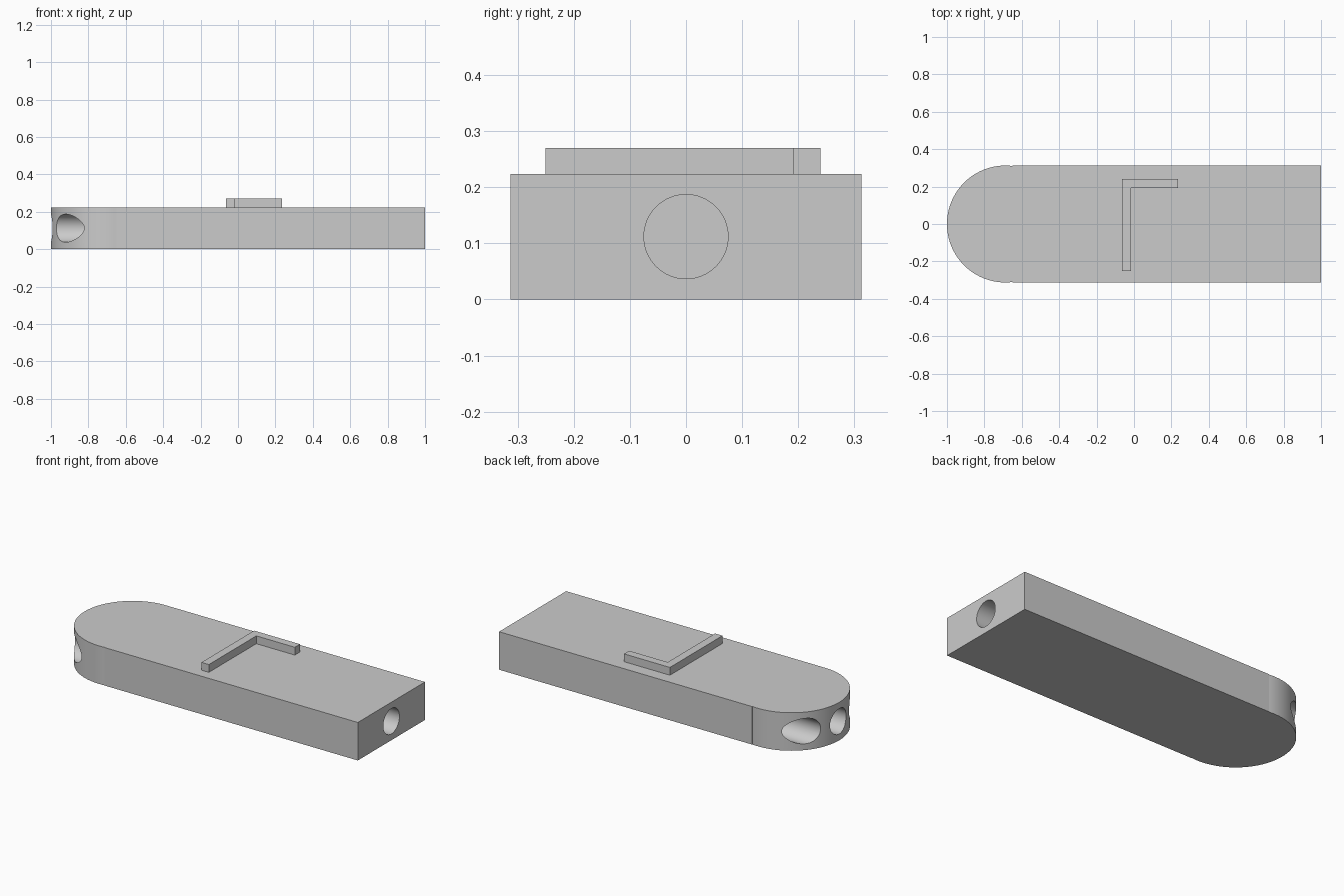
import bpy
import bmesh
from math import cos, sin, pi, asin

if "Cube" in bpy.data.objects:
    bpy.data.objects.remove(bpy.data.objects["Cube"], do_unlink=True)

HALF_WIDTH = 0.3125
HEIGHT = 0.224
ARC_X = -1 + HALF_WIDTH
JOIN_X = -0.65
HOLE_RADIUS = 0.075

grey = bpy.data.materials.new("plain_grey")
grey.use_nodes = True
grey.diffuse_color = (0.6, 0.6, 0.6, 1)
grey.node_tree.nodes["Principled BSDF"].inputs["Base Color"].default_value = (0.6, 0.6, 0.6, 1)


def extrude_profile(name, points, bottom, top):
    """Make a solid from a counter-clockwise outline."""
    bm = bmesh.new()
    base = bm.faces.new([bm.verts.new((x, y, bottom)) for x, y in points])
    result = bmesh.ops.extrude_face_region(bm, geom=[base])
    upper = [v for v in result["geom"] if isinstance(v, bmesh.types.BMVert)]
    bmesh.ops.translate(bm, verts=upper, vec=(0, 0, top - bottom))
    bmesh.ops.recalc_face_normals(bm, faces=bm.faces)
    mesh = bpy.data.meshes.new(name)
    bm.to_mesh(mesh)
    bm.free()
    mesh.materials.append(grey)
    obj = bpy.data.objects.new(name, mesh)
    bpy.context.collection.objects.link(obj)
    return obj


def drill(body, name, start, end, y):
    """Cut a round blind hole along x."""
    bpy.ops.mesh.primitive_cylinder_add(
        vertices=64, radius=HOLE_RADIUS, depth=abs(end - start),
        location=((start + end) / 2, y, HEIGHT / 2), rotation=(0, pi / 2, 0))
    cutter = bpy.context.object
    cutter.name = name
    cutter.data.materials.append(grey)
    mod = body.modifiers.new(name, 'BOOLEAN')
    mod.operation = 'DIFFERENCE'
    mod.solver = 'EXACT'
    mod.object = cutter
    bpy.context.view_layer.objects.active = body
    bpy.ops.object.modifier_apply(modifier=name)
    bpy.data.objects.remove(cutter, do_unlink=True)


# Body: a bar with one rounded end
overlap = asin((JOIN_X - ARC_X) / HALF_WIDTH)
first, last = pi / 2 - overlap, 3 * pi / 2 + overlap
steps = 96
outline = [(JOIN_X, -HALF_WIDTH), (1, -HALF_WIDTH), (1, HALF_WIDTH), (JOIN_X, HALF_WIDTH)]
for i in range(steps + 1):
    a = first + (last - first) * i / steps
    outline.append((ARC_X + HALF_WIDTH * cos(a), HALF_WIDTH * sin(a)))
body = extrude_profile("body", outline, 0, HEIGHT)

# Holes: one in the flat end, three in the rounded end
drill(body, "flat_end_hole", 1.1, 0.7, 0)
for name, y in (("middle_hole", 0), ("left_hole", 0.207), ("right_hole", -0.207)):
    drill(body, name, -1.1, -0.69, y)

bpy.ops.object.select_all(action='DESELECT')
body.select_set(True)
bpy.context.view_layer.objects.active = body
bpy.ops.object.shade_smooth_by_angle(angle=pi / 6)

# Raised angle bracket on the top
extrude_profile("angle_bracket", [
    (-0.063, -0.25), (-0.015, -0.25), (-0.015, 0.192),
    (0.236, 0.192), (0.236, 0.24), (-0.063, 0.24)], HEIGHT, 0.27)
